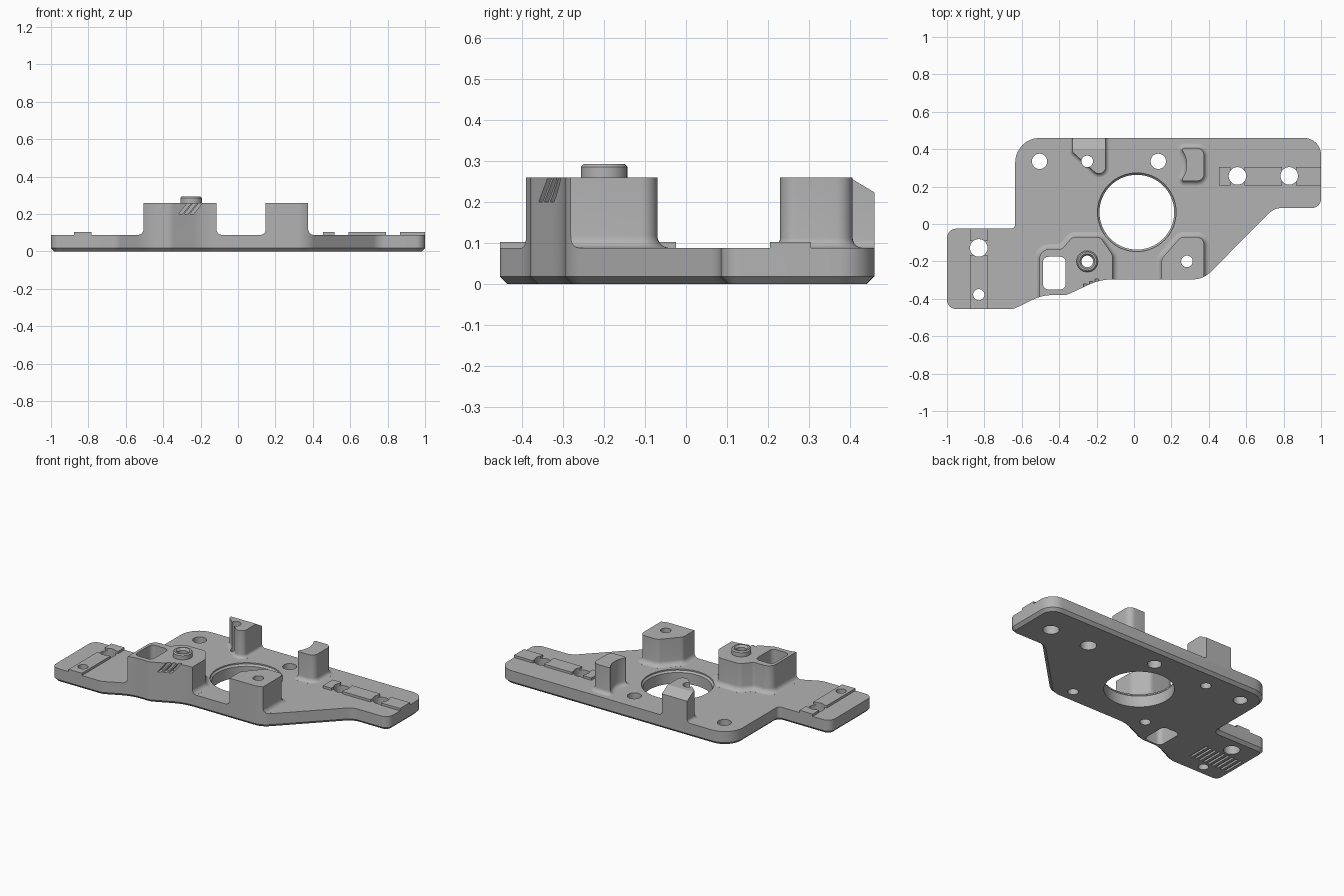
import bpy, bmesh, math
from mathutils import Vector

if "Cube" in bpy.data.objects:
    bpy.data.objects.remove(bpy.data.objects["Cube"])

TOP, POST = 0.088, 0.26      # plate top and post top heights

grey = bpy.data.materials.new("grey_plastic")
grey.diffuse_color = (0.45, 0.45, 0.45, 1)
grey.use_nodes = True
grey.node_tree.nodes["Principled BSDF"].inputs["Base Color"].default_value = grey.diffuse_color


def rounded(corners, d=0.0, seg=8):
    """Counter-clockwise (x, y, radius) corners, offset outward by d, with rounded corners."""
    n, out = len(corners), []
    for i in range(n):
        p0, p, p1 = (Vector(corners[(i + k) % n][:2]) for k in (-1, 0, 1))
        a, b = (p - p0).normalized(), (p1 - p).normalized()
        na, nb = Vector((a.y, -a.x)), Vector((b.y, -b.x))
        m = (na + nb) / (1 + na.dot(nb))          # mitre direction
        turn = math.atan2(a.x * b.y - a.y * b.x, a.dot(b))
        s = 1 if turn > 0 else -1
        r = max(corners[i][2] + s * d, 0.004)
        c = p + m * d - m * r * s                 # arc centre
        start = math.atan2(na.y, na.x) if s > 0 else math.atan2(-na.y, -na.x)
        for k in range(seg + 1):
            t = start + turn * k / seg
            out.append((c.x + r * math.cos(t), c.y + r * math.sin(t)))
    return out


def circle(x, y, r, n=32):
    return [(x + r * math.cos(2 * math.pi * k / n), y + r * math.sin(2 * math.pi * k / n))
            for k in range(n)]


def loft(name, rings):
    """Closed solid through a stack of (points, z) rings."""
    bm = bmesh.new()
    rows = [[bm.verts.new((x, y, z)) for x, y in pts] for pts, z in rings]
    for lo, hi in zip(rows, rows[1:]):
        for i in range(len(lo)):
            j = (i + 1) % len(lo)
            bm.faces.new((lo[i], lo[j], hi[j], hi[i]))
    bm.faces.new(rows[0][::-1])
    bm.faces.new(rows[-1])
    me = bpy.data.meshes.new(name)
    bm.to_mesh(me)
    bm.free()
    ob = bpy.data.objects.new(name, me)
    bpy.context.collection.objects.link(ob)
    me.materials.append(grey)
    return ob


def box(name, x0, x1, y0, y1, z0, z1):
    pts = [(x0, y0), (x1, y0), (x1, y1), (x0, y1)]
    return loft(name, [(pts, z0), (pts, z1)])


def combine(body, other, op):
    mod = body.modifiers.new(op, 'BOOLEAN')
    mod.operation, mod.object, mod.solver = op, other, 'EXACT'
    bpy.context.view_layer.objects.active = body
    bpy.ops.object.modifier_apply(modifier=mod.name)
    bpy.data.objects.remove(other)


def post(name, corners, f=0.03):
    """Post with a fillet where it meets the plate."""
    rings = [(rounded(corners, f), 0.04)]
    for k in range(6):
        t = math.radians(4 + 86 * k / 5)
        rings.append((rounded(corners, f * (1 - math.sin(t))), TOP + f * (1 - math.cos(t))))
    rings.append((rounded(corners), POST))
    return loft(name, rings)


# Plate blank, trimmed to its outline further down
body = box("mounting_plate", -1.2, 1.2, -0.7, 0.7, -0.1, TOP)

posts = [
    post("front_left_post", [(-0.505, -0.46, 0.01), (-0.115, -0.46, 0.01), (-0.115, -0.165, 0.05),
                             (-0.18, -0.07, 0.04), (-0.33, -0.07, 0.04), (-0.385, -0.135, 0.03),
                             (-0.505, -0.135, 0.05)]),
    post("front_right_post", [(0.148, -0.40, 0.01), (0.375, -0.40, 0.01), (0.375, -0.07, 0.04),
                              (0.25, -0.07, 0.04), (0.148, -0.185, 0.04)]),
    post("back_right_post", [(0.25, 0.23, 0.01), (0.375, 0.23, 0.04), (0.375, 0.407, 0.04),
                             (0.25, 0.407, 0.01), (0.305, 0.318, 0.13)], 0.025),
]
back_left = post("back_left_post", [(-0.152, 0.225, 0.035), (-0.152, 0.6, 0.01), (-0.33, 0.6, 0.01),
                                    (-0.33, 0.385, 0.02)], 0.02)
# Sloped rear corner of the back left post
slope = math.atan2(0.033, 0.055)
bevel = box("bevel_cutter", -0.2, 0.2, -0.2, 0.2, 0, 0.2)
bevel.location = (-0.24, 0.40, POST)
bevel.rotation_euler = (-slope, 0, 0)
# keep only the half behind the crest
bevel.location += Vector((0, math.cos(slope), -math.sin(slope))) * 0.2
bpy.context.view_layer.update()
combine(back_left, bevel, 'DIFFERENCE')
posts.append(back_left)

# Raised strips, broken around the screw holes
pads = [box("right_strip", x0, x1, 0.205, 0.305, 0.04, 0.103)
        for x0, x1 in ((0.455, 0.515), (0.592, 0.79), (0.867, 1.1))]
pads += [box("left_strip", -0.877, -0.783, y0, y1, 0.04, 0.103)
         for y0, y1 in ((-0.6, -0.167), (-0.09, 0.1))]

# Locating stud on the front left post
stud = loft("stud", [(circle(-0.25, -0.2, r), z) for r, z in
                     ((0.057, 0.2), (0.057, 0.286), (0.05, 0.293))])

for part in posts + pads + [stud]:
    combine(body, part, 'UNION')

# Outline with a chamfered lower edge
outline = [(-1, -0.455, 0.05), (-0.645, -0.455, 0.08), (-0.49, -0.38, 0.25), (-0.36, -0.38, 0.08),
           (-0.18, -0.296, 0.3), (0.37, -0.296, 0.13), (0.75, 0.085, 0.09), (1, 0.085, 0.05),
           (1, 0.46, 0.09), (-0.635, 0.46, 0.13), (-0.635, -0.025, 0.025), (-1, -0.025, 0.05)]
combine(body, loft("outline", [(rounded(outline, -0.018), 0), (rounded(outline), 0.018),
                               (rounded(outline), 0.6)]), 'INTERSECT')

# Central opening with a lip, then screw holes
cuts = [loft("opening", [(circle(0.015, 0.063, r, 64), z) for r, z in
                         ((0.2, -0.1), (0.2, 0.07), (0.21, 0.08), (0.21, 0.5))])]
for x, y, r in ((-0.505, 0.335, 0.041), (-0.25, 0.335, 0.031), (0.13, 0.335, 0.041),
                (0.553, 0.257, 0.047), (0.83, 0.257, 0.047), (-0.83, -0.128, 0.047),
                (-0.83, -0.378, 0.03), (0.283, -0.2, 0.031)):
    cuts.append(loft("hole", [(circle(x, y, r), -0.1), (circle(x, y, r), 0.5)]))
cuts.append(loft("stud_hole", [(circle(-0.25, -0.2, r), z) for r, z in
                               ((0.031, -0.1), (0.031, 0.28), (0.041, 0.2935), (0.041, 0.4))]))
# Rectangular pocket through the front left post
slot = [(-0.487, -0.35, 0.03), (-0.365, -0.35, 0.03), (-0.365, -0.175, 0.03), (-0.487, -0.175, 0.03)]
cuts.append(loft("slot", [(rounded(slot), -0.1), (rounded(slot), 0.5)]))
# Slanted notches on the front of that post
for x in (-0.283, -0.253, -0.223):
    notch = box("notch", x - 0.01, x + 0.01, -0.4, -0.345 + 0.45 * (x + 0.283) + 0.025, 0.2, 0.3)
    for v in notch.data.vertices:
        v.co.x += (v.co.z - 0.23) * 0.8
    cuts.append(notch)
# Grip grooves under the left end
for k in range(9):
    x = -0.955 + 0.032 * k
    cuts.append(box("groove", x - 0.007, x + 0.007, -0.335, -0.19, -0.1, 0.012))

for c in cuts:
    combine(body, c, 'DIFFERENCE')

bpy.ops.object.select_all(action='DESELECT')
body.select_set(True)
bpy.context.view_layer.objects.active = body
bpy.ops.object.shade_smooth_by_angle(angle=math.radians(30))
